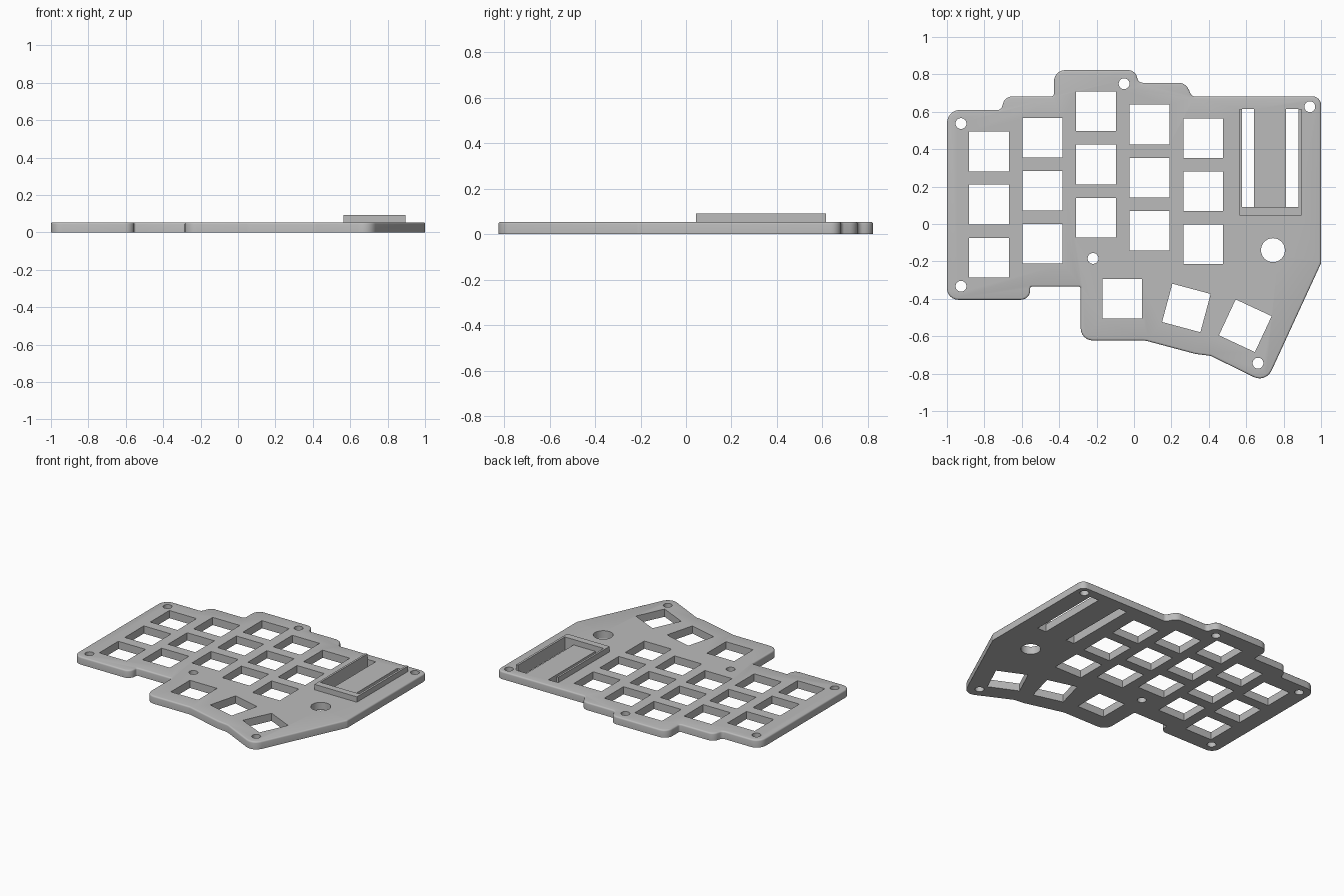
import bpy, bmesh, math
from mathutils import Matrix, Vector

if "Cube" in bpy.data.objects:
    bpy.data.objects.remove(bpy.data.objects["Cube"])

THICK = 0.054       # plate thickness
RIM_TOP = 0.092     # top of the display surround
KEY = 0.212         # switch opening
PITCH = 0.284       # spacing between switch rows

grey = bpy.data.materials.new("plate_grey")
grey.use_nodes = True
colour = (0.5, 0.5, 0.5, 1)
grey.diffuse_color = colour
grey.node_tree.nodes["Principled BSDF"].inputs["Base Color"].default_value = colour


def finish(bm, name):
    bmesh.ops.recalc_face_normals(bm, faces=bm.faces)
    mesh = bpy.data.meshes.new(name)
    bm.to_mesh(mesh)
    bm.free()
    mesh.materials.append(grey)
    obj = bpy.data.objects.new(name, mesh)
    bpy.context.collection.objects.link(obj)
    return obj


def rounded(corners, steps=6):
    """Replace every (x, y, radius) corner by a tangent arc."""
    path = []
    for i, (x, y, radius) in enumerate(corners):
        here = Vector((x, y))
        before = (Vector(corners[i - 1][:2]) - here).normalized()
        after = (Vector(corners[(i + 1) % len(corners)][:2]) - here).normalized()
        half = before.angle(after) / 2
        centre = here + (before + after).normalized() * (radius / math.sin(half))
        reach = radius / math.tan(half)
        start = here + before * reach - centre
        end = here + after * reach - centre
        sweep = math.atan2(start.cross(end), start.dot(end))
        for k in range(steps + 1):
            path.append(centre + Matrix.Rotation(sweep * k / steps, 2) @ start)
    return path


def prism(bm, path, low, high):
    face = bm.faces.new([bm.verts.new((p[0], p[1], low)) for p in path])
    top = bmesh.ops.extrude_face_region(bm, geom=[face])["geom"]
    verts = [g for g in top if isinstance(g, bmesh.types.BMVert)]
    bmesh.ops.translate(bm, verts=verts, vec=(0, 0, high - low))


def box_cut(bm, x, y, width, depth, turn=0):
    place = (Matrix.Translation((x, y, 0)) @ Matrix.Rotation(math.radians(turn), 4, "Z")
             @ Matrix.Diagonal((width, depth, 1, 1)))
    bmesh.ops.create_cube(bm, size=1, matrix=place)


def round_cut(bm, x, y, radius):
    bmesh.ops.create_cone(bm, cap_ends=True, segments=32, radius1=radius, radius2=radius,
                          depth=1, matrix=Matrix.Translation((x, y, 0)))


# Plate: stepped outline, clockwise from the left end, with an eased top edge
outline = [
    (-1, 0.61, 0.07), (-0.71, 0.61, 0.025), (-0.69, 0.682, 0.05),
    (-0.428, 0.682, 0.015), (-0.428, 0.823, 0.06), (0.005, 0.823, 0.05),
    (0.025, 0.755, 0.03), (0.275, 0.755, 0.06), (0.31, 0.682, 0.025),
    (1, 0.682, 0.045), (1, -0.21, 0.03), (0.705, -0.85, 0.07),
    (0.41, -0.705, 0.06), (0.33, -0.695, 0.1), (0.06, -0.623, 0.1),
    (-0.285, -0.623, 0.065), (-0.285, -0.335, 0.01), (-0.555, -0.335, 0.01),
    (-0.555, -0.405, 0.05), (-1, -0.405, 0.06),
]
bm = bmesh.new()
prism(bm, rounded(outline), 0, THICK)
bmesh.ops.recalc_face_normals(bm, faces=bm.faces)
rim = [e for e in bm.edges if all(v.co.z > THICK / 2 for v in e.verts)]
bmesh.ops.bevel(bm, geom=rim, offset=0.01, segments=3, profile=0.5, affect="EDGES")
plate = finish(bm, "switch_plate")

# Openings: five staggered columns of three, then the thumb keys
cut = bmesh.new()
columns = [(-0.775, 0.388), (-0.489, 0.462), (-0.203, 0.602), (0.083, 0.532), (0.37, 0.459)]
for x, top in columns:
    for row in range(3):
        box_cut(cut, x, top - row * PITCH, KEY, KEY)
for x, y, turn in [(-0.063, -0.4, 0), (0.28, -0.449, -15), (0.595, -0.544, -25)]:
    box_cut(cut, x, y, KEY, KEY, turn)

# Screw holes and the larger control hole
for x, y in [(-0.925, 0.537), (-0.053, 0.75), (0.94, 0.627),
             (-0.925, -0.333), (-0.219, -0.184), (0.663, -0.744)]:
    round_cut(cut, x, y, 0.029)
round_cut(cut, 0.743, -0.14, 0.064)

# Two long slots beside the display bed
for x, width in [(0.61, 0.064), (0.846, 0.068)]:
    box_cut(cut, x, 0.3535, width, 0.523)
cutter = finish(cut, "opening_cutter")
cutter.hide_render = True

boolean = plate.modifiers.new("openings", "BOOLEAN")
boolean.operation = "DIFFERENCE"
boolean.solver = "EXACT"
boolean.object = cutter
bpy.context.view_layer.objects.active = plate
bpy.ops.object.modifier_apply(modifier=boolean.name)
bpy.data.objects.remove(cutter)

# Display surround: raised on three sides, open at the back
left, right, front, back = 0.564, 0.895, 0.045, 0.615
inner_left, inner_right, inner_front = 0.578, 0.88, 0.092
bm = bmesh.new()
prism(bm, [(left, front), (right, front), (right, back), (inner_right, back),
           (inner_right, inner_front), (inner_left, inner_front),
           (inner_left, back), (left, back)], THICK, RIM_TOP)
finish(bm, "display_surround")

# Soft edges only along the rounded outline
bpy.ops.object.select_all(action="DESELECT")
plate.select_set(True)
bpy.ops.object.shade_smooth_by_angle(angle=math.radians(35))
